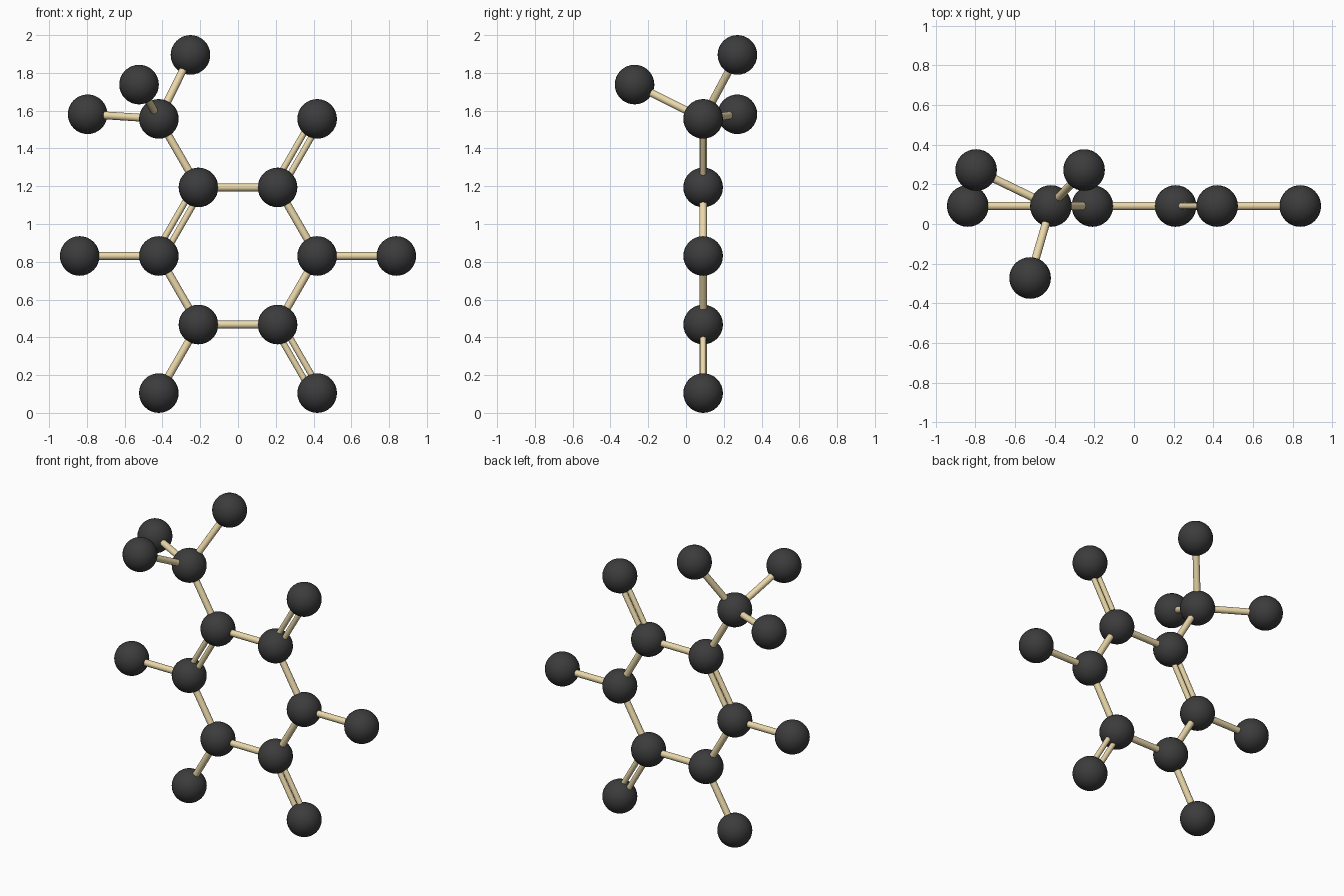
import bpy
from math import cos, sin, radians, sqrt
from mathutils import Vector

if "Cube" in bpy.data.objects:
    bpy.data.objects.remove(bpy.data.objects["Cube"])

L = 0.4191                 # bond length
R = L / 4                  # atom radius
Y = 0.0907                 # plane of the ring
CENTRE = Vector((0, Y, R + sqrt(3) * L))


def material(name, colour):
    m = bpy.data.materials.new(name)
    m.diffuse_color = colour
    m.use_nodes = True
    m.node_tree.nodes["Principled BSDF"].inputs["Base Color"].default_value = m.diffuse_color
    return m


DARK = material("dark_atom", (0.045, 0.045, 0.045, 1))
TAN = material("tan_bond", (0.83, 0.69, 0.40, 1))


def finish(name, mat):
    ob = bpy.context.object
    ob.name = name
    ob.data.materials.append(mat)
    bpy.ops.object.shade_smooth_by_angle(angle=radians(40))
    return ob


def atom(name, p):
    bpy.ops.mesh.primitive_uv_sphere_add(segments=32, ring_count=16, radius=R, location=p)
    finish(name, DARK)


def stick(name, a, b, r):
    d = b - a
    bpy.ops.mesh.primitive_cylinder_add(vertices=24, radius=r, depth=d.length,
                                        location=(a + b) / 2,
                                        rotation=d.to_track_quat('Z', 'Y').to_euler())
    finish(name, TAN)


def bond(name, a, b, double=False):
    if not double:
        stick(name, a, b, 0.0205)
        return
    # pair of thinner sticks side by side in the ring plane
    side = (b - a).cross(Vector((0, 1, 0))).normalized() * 0.0225
    stick(name + "_a", a + side, b + side, 0.0165)
    stick(name + "_b", a - side, b - side, 0.0165)


# Ring atoms and the outer atom on each spoke
dirs = [Vector((cos(radians(60 * i)), 0, sin(radians(60 * i)))) for i in range(6)]
ring = [CENTRE + d * L for d in dirs]
outer = [CENTRE + d * 2 * L for d in dirs]
for i in range(6):
    atom(f"ring_atom_{i}", ring[i])
    atom(f"outer_atom_{i}", outer[i])
    bond(f"ring_bond_{i}", ring[i], ring[(i + 1) % 6], i == 2)
    bond(f"outer_bond_{i}", ring[i], outer[i], i in (1, 5))

# Three-atom group on the upper left outer atom
axis = dirs[2]
across = Vector((axis.z, 0, -axis.x))
for k in range(3):
    t = radians(120 * k)
    perp = Vector((0, -1, 0)) * cos(t) + across * sin(t)
    p = outer[2] + L * (axis * 0.5 + perp * sqrt(3) / 2)
    atom(f"branch_atom_{k}", p)
    bond(f"branch_bond_{k}", outer[2], p)
